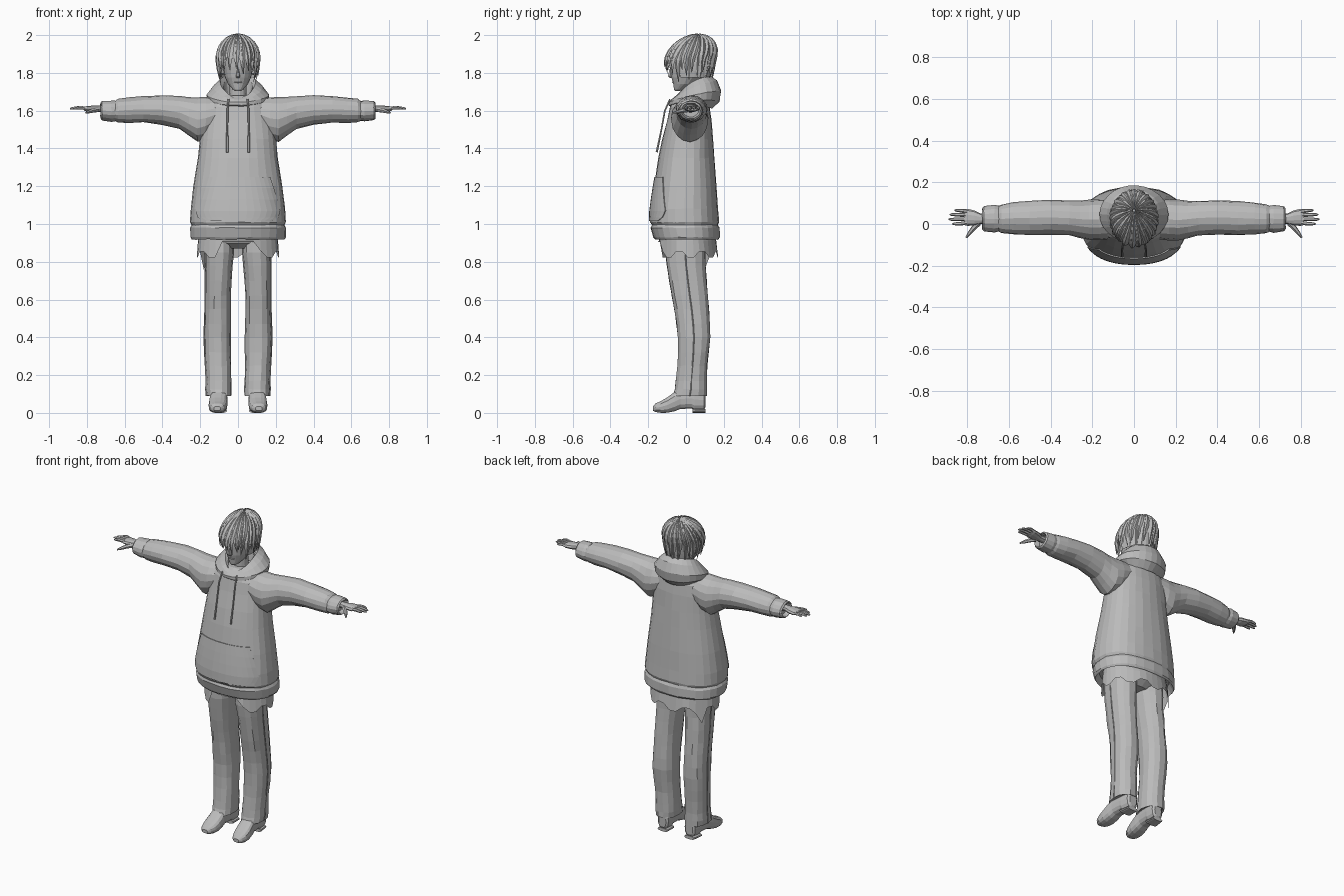
import bpy, bmesh, math, random
from mathutils import Vector

if "Cube" in bpy.data.objects:
    bpy.data.objects.remove(bpy.data.objects["Cube"])

random.seed(4)
grey = bpy.data.materials.new("plain_grey")
grey.diffuse_color = (0.5, 0.5, 0.5, 1)
grey.use_nodes = True
grey.node_tree.nodes["Principled BSDF"].inputs["Base Color"].default_value = grey.diffuse_color


def finish(bm, name):
    bmesh.ops.recalc_face_normals(bm, faces=bm.faces)
    me = bpy.data.meshes.new(name)
    bm.to_mesh(me)
    bm.free()
    me.materials.append(grey)
    ob = bpy.data.objects.new(name, me)
    bpy.context.collection.objects.link(ob)
    return ob


def add_loft(bm, rings, closed=True, caps=True):
    rows = [[bm.verts.new(p) for p in r] for r in rings]
    n = len(rows[0])
    for a, b in zip(rows, rows[1:]):
        for i in range(n if closed else n - 1):
            j = (i + 1) % n
            bm.faces.new((a[i], a[j], b[j], b[i]))
    if caps and closed:
        bm.faces.new(rows[0])
        bm.faces.new(rows[-1])


def loft(name, rings, side=1, closed=True, caps=True, wobble=0):
    bm = bmesh.new()
    add_loft(bm, rings, closed, caps)
    for v in bm.verts:
        v.co.x *= side
        v.co += Vector([random.uniform(-wobble, wobble) for _ in range(3)])
    return finish(bm, name)


def spow(v, p):
    return math.copysign(abs(v) ** (2 / p), v)


def ring(c, ru, rv, axis="z", n=16, p=2.0):
    pts = []
    for i in range(n):
        t = 2 * math.pi * i / n
        u, v = ru * spow(math.cos(t), p), rv * spow(math.sin(t), p)
        d = {"z": (u, v, 0), "x": (0, u, v), "y": (u, 0, v)}[axis]
        pts.append(Vector(c) + Vector(d))
    return pts


def tube_rings(path, radii, n=6):
    path = [Vector(p) for p in path]
    out = []
    for i, p in enumerate(path):
        d = (path[min(i + 1, len(path) - 1)] - path[max(i - 1, 0)]).normalized()
        u = d.cross(Vector((0.1, 0.2, 1)) if abs(d.z) < 0.8 else Vector((0, 1, 0))).normalized()
        v = d.cross(u)
        out.append([p + radii[i] * (u * math.cos(6.2832 * k / n) + v * math.sin(6.2832 * k / n))
                    for k in range(n)])
    return out


# Hoodie body: height, half width, front y, back y
BODY = [(0.918, .245, -.165, .172), (0.93, .252, -.172, .178), (0.98, .254, -.187, .178),
        (0.995, .247, -.182, .17), (1.01, .254, -.19, .175), (1.08, .25, -.188, .17),
        (1.2, .235, -.17, .162), (1.35, .212, -.145, .15), (1.45, .2, -.125, .142),
        (1.55, .19, -.1, .135), (1.62, .175, -.085, .125), (1.66, .13, -.07, .11), (1.68, .09, -.04, .09)]


def body_at(z):
    for a, b in zip(BODY, BODY[1:]):
        if a[0] <= z <= b[0]:
            f = (z - a[0]) / (b[0] - a[0])
            return [p + (q - p) * f for p, q in zip(a, b)]


def body_ring(row, n=28):
    z, rx, f, b = row
    return ring((0, (f + b) / 2, z), rx, (b - f) / 2, n=n, p=2.3)


loft("hoodie_body", [body_ring((0.96, .22, -.15, .155))] + [body_ring(r) for r in BODY], wobble=.0018)

# Front pocket, a thin patch following the body
rows = []
for z, deg in ((1.015, 42), (1.035, 54), (1.07, 60), (1.13, 55), (1.19, 50), (1.25, 45)):
    _, rx, f, b = body_at(z)
    rows.append([])
    for k in range(15):
        t = math.radians(-90 + deg * (k / 7 - 1))
        rows[-1].append(Vector((rx * 1.015 * spow(math.cos(t), 2.3),
                                (f + b) / 2 + (b - f) / 2 * 1.035 * spow(math.sin(t), 2.3), z)))
pocket = loft("front_pocket", rows, closed=False)
pocket.modifiers.new("thickness", "SOLIDIFY").thickness = 0.006

# Hood lying around the neck: half width, front y, back y, front z, side z, back z
HOOD = [(.065, -.03, .09, 1.62, 1.64, 1.64), (.078, -.045, .115, 1.655, 1.735, 1.755),
        (.095, -.06, .135, 1.668, 1.755, 1.78), (.13, -.078, .165, 1.66, 1.725, 1.76),
        (.165, -.092, .186, 1.645, 1.685, 1.705), (.163, -.092, .178, 1.628, 1.655, 1.65),
        (.13, -.07, .14, 1.61, 1.63, 1.61)]
rows = []
for rx, f, b, zf, zs, zb in HOOD:
    row = ring((0, (f + b) / 2, 0), rx, (b - f) / 2, n=26)
    for p in row:
        s = (p.y - (f + b) / 2) / ((b - f) / 2)
        p.z = zs + (zb - zf) / 2 * s + ((zb + zf) / 2 - zs) * s * s
    rows.append(row)
loft("hood", rows, caps=False, wobble=.0015)

# Ragged shirt tail under the hem
top, mid, low = [], [], []
N = 32
for i in range(N):
    t = 2 * math.pi * i / N
    c, s = math.cos(t), math.sin(t)
    z = 0.835 + (0.02 if (i // 2) % 2 else -0.012)
    if s < -0.85:
        z = 0.905
    if i == 13:
        z = 0.76
    top.append((.205 * c, .005 + .145 * s, .96))
    mid.append((.212 * c, .008 + .152 * s, .91))
    low.append((.218 * c, .01 + .16 * s, z))
loft("shirt_tail", [top, mid, low], caps=False)

# Hips joining the trouser legs
loft("trouser_hips", [ring((0, 0, z), rx, ry, n=20) for z, rx, ry in
                      ((.87, .10, .07), (.9, .17, .11), (1.0, .18, .12))])

ARM = [(.1, .02, 1.585, .09, .08), (.17, .02, 1.56, .098, .112), (.215, .02, 1.553, .097, .118),
       (.26, .022, 1.57, .09, .102), (.31, .028, 1.59, .083, .087), (.4, .032, 1.603, .083, .078),
       (.5, .028, 1.607, .082, .069), (.58, .027, 1.603, .076, .067), (.635, .025, 1.6, .069, .062),
       (.65, .025, 1.598, .062, .054), (.67, .025, 1.598, .066, .056), (.72, .025, 1.6, .06, .051),
       (.728, .025, 1.6, .05, .042), (.70, .025, 1.6, .042, .034)]
LEG = [(.96, .098, -.005, .075, .105), (.85, .098, -.004, .078, .108), (.78, .101, .001, .073, .104),
       (.7, .105, .01, .07, .101), (.62, .107, .02, .068, .097), (.55, .107, .03, .068, .094),
       (.47, .108, .038, .07, .09), (.4, .108, .042, .072, .087), (.32, .107, .039, .07, .082),
       (.25, .105, .034, .068, .08), (.17, .102, .028, .067, .083), (.125, .102, .026, .069, .086),
       (.09, .102, .02, .066, .092), (.1, .102, .02, .052, .07)]
# Shoe: y, bottom, top, half width
SHOE = [(.104, .03, .1, .025), (.095, .015, .12, .037), (.045, .012, .13, .042), (.03, .022, .13, .042),
        (-.03, .02, .128, .044), (-.06, .008, .112, .048), (-.1, 0, .082, .05), (-.135, 0, .062, .046),
        (-.162, .004, .05, .035), (-.176, .012, .034, .018)]
SOLE = [(.102, 0, .02, .034), (.035, 0, .022, .04)]

for side, tag in ((1, "left"), (-1, "right")):
    loft(tag + "_sleeve", [ring((x, y, z), ry, rz, "x", 16) for x, y, z, ry, rz in ARM], side, wobble=.0018)
    loft(tag + "_trouser_leg", [ring((x, y, z), rx, ry, n=14, p=2.3) for z, x, y, rx, ry in LEG],
         side, wobble=.0018)
    # Side seam of the trousers
    loft(tag + "_trouser_seam", tube_rings([(x + rx, y, z) for z, x, y, rx, ry in LEG[1:13]],
                                           [.003] * 12, 4), side)
    # Shoe, turned slightly outwards
    for part, data in (("_shoe", SHOE), ("_heel", SOLE)):
        loft(tag + part, [ring((.1 - y * .06, y, (lo + hi) / 2), w, (hi - lo) / 2, "y", 14, 2.7)
                          for y, lo, hi, w in data], side)
    # Hand with palm, four fingers and thumb
    bm = bmesh.new()
    add_loft(bm, [ring((x, y, 1.61), ry, rz, "x", 10) for x, y, ry, rz in
                  ((.69, .025, .024, .02), (.735, .025, .025, .018), (.765, .029, .036, .018),
                   (.80, .032, .041, .015), (.815, .033, .038, .01))])
    for y, end in ((.064, .862), (.044, .884), (.022, .89), (.001, .872)):
        x0 = .80
        path = [(x0, .033 + (y - .033) * .85, 1.612), ((x0 + end) / 2, y, 1.616),
                (end - .01, y * 1.03, 1.612), (end, y * 1.03, 1.61)]
        add_loft(bm, tube_rings(path, [.0095, .009, .007, .003]))
    add_loft(bm, tube_rings([(.745, .005, 1.605), (.772, -.022, 1.6), (.79, -.045, 1.594), (.806, -.066, 1.588)],
                            [.014, .012, .0095, .004]))
    for v in bm.verts:
        v.co.x *= side
    finish(bm, tag + "_hand")
    # Drawstring hanging from the hood
    path = [(.05, -.085, 1.66), (.056, -.112, 1.6), (.057, -.13, 1.5), (.057, -.155, 1.38)]
    loft(tag + "_drawstring", tube_rings(path, [.005, .005, .005, .0065]), side)
    # Ear
    loft(tag + "_ear", [ring((x, .02, 1.815), a, b, "x", 8) for x, a, b in
                        ((.07, .012, .022), (.09, .018, .03), (.096, .012, .022))], side)

# Head, nose and neck
loft("head", [ring((0, y, z), rx, ry, n=18) for z, y, rx, ry in
              ((1.703, -.046, .012, .012), (1.713, -.036, .028, .028), (1.74, -.01, .052, .058),
               (1.775, .005, .069, .083), (1.83, .015, .08, .1), (1.88, .02, .084, .106),
               (1.93, .02, .075, .09), (1.97, .02, .04, .05))])
loft("nose", [ring((0, y, z), rx, ry, n=6) for z, y, rx, ry in
              ((1.772, -.078, .008, .006), (1.782, -.084, .011, .014), (1.81, -.082, .006, .009),
               (1.83, -.08, .003, .004))])
loft("mouth", [ring((0, -.066, z), .02, ry, n=10) for z, ry in ((1.746, .002), (1.75, .008), (1.754, .002))])
loft("neck", [ring((0, y, z), r, r, n=14) for z, y, r in
              ((1.6, .035, .06), (1.67, .03, .046), (1.76, .025, .044))])


# Hair surface: theta around the head, drop in radians from the crown
def scalp(theta, drop, k=1.0):
    s = math.sin(min(drop, math.pi / 2))
    over = max(drop - math.pi / 2, 0)
    r = (s - .16 * over * over) * k
    z = math.cos(drop) if over == 0 else -over * 1.0
    return Vector((.11 * r * math.cos(theta),
                   .02 + .13 * r * math.sin(theta) + .045 * max(math.cos(drop), 0), 1.87 + .126 * z * k))


# Skull cap of hair, short over the face and long behind
rows = []
for k in range(9):
    row = []
    for i in range(28):
        th = 2 * math.pi * i / 28
        full = 1.5 if math.sin(th) < -.55 else 2.35
        row.append(scalp(th, .05 + (full - .05) * k / 8, .95))
    rows.append(row)
loft("hair_cap", rows, caps=False)

# Tapered locks fanning out from the crown
bm = bmesh.new()
for layer, count in ((0, 26), (1, 22)):
    for i in range(count):
        th = 2 * math.pi * (i + .5 * layer) / count + random.uniform(-.05, .05)
        front = math.sin(th) < -.6
        full = random.uniform(2.0, 2.3) if front else random.uniform(2.3, 2.62)
        if layer:
            full -= .35
        flick = random.uniform(-.02, .1)
        bend = random.uniform(-.22, .22)
        rings = []
        for k in range(9):
            f = k / 8
            d = .06 + (full - .06) * f
            a = th + bend * f * f
            c = scalp(a, d, .99 + .025 * layer + flick * max(f - .7, 0))
            out = Vector((math.cos(a) * math.sin(d), math.sin(a) * math.sin(d), max(math.cos(d), -.2))).normalized()
            tan = Vector((-math.sin(a), math.cos(a), 0))
            w = .019 * min(1, .2 + math.sin(min(d, 1.57))) * min(1, (1.03 - f) * 2.4)
            h = .011 * min(1, (1.04 - f) * 2.2)
            rings.append([c + tan * w, c + out * h, c - tan * w, c - out * h])
        add_loft(bm, rings)
finish(bm, "hair_locks")
